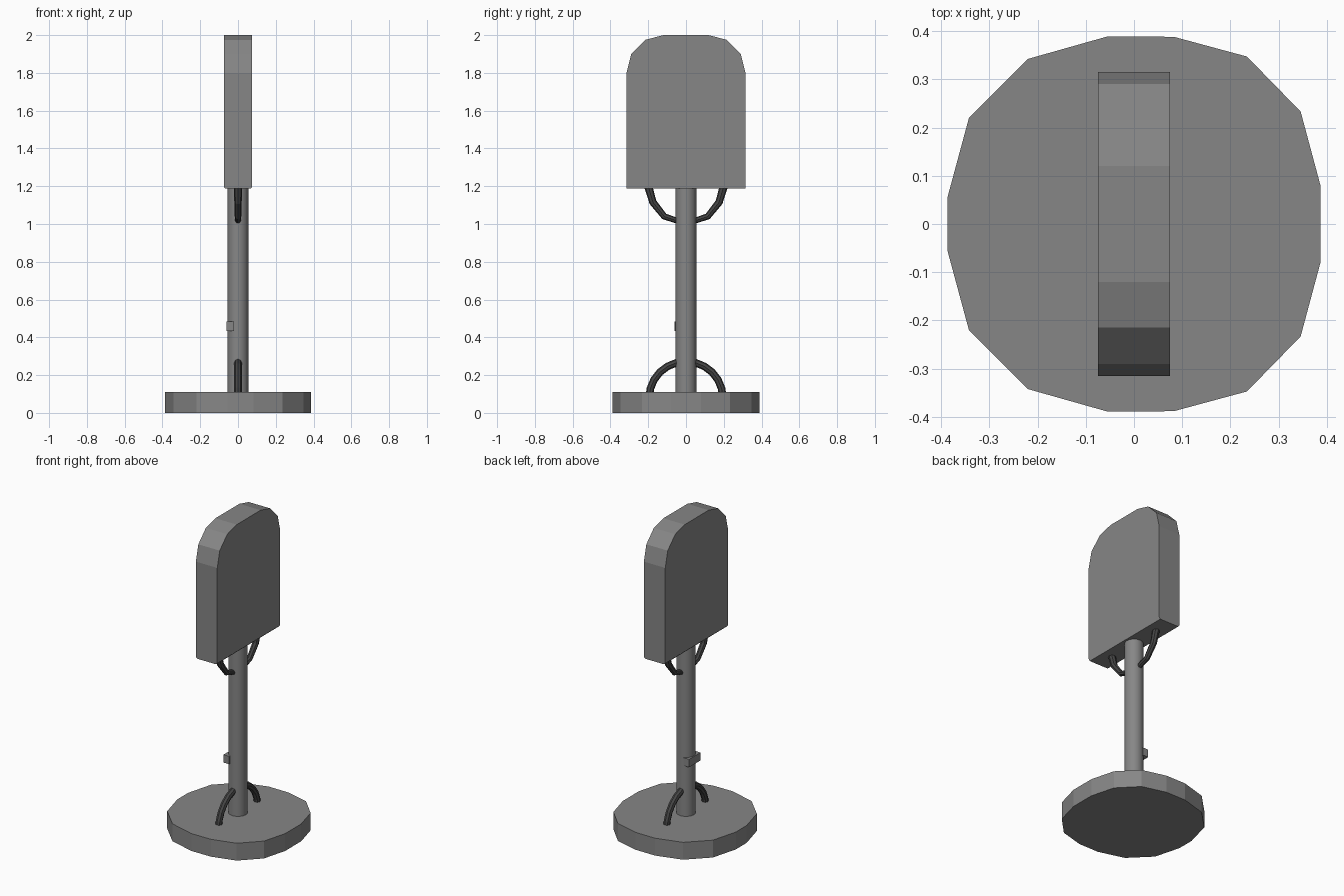
import bpy, bmesh
from math import cos, sin, radians, pi
from mathutils import Vector

if "Cube" in bpy.data.objects:
    bpy.data.objects.remove(bpy.data.objects["Cube"])


def material(name, value):
    mat = bpy.data.materials.new(name)
    mat.diffuse_color = (value, value, value, 1)
    mat.use_nodes = True
    mat.node_tree.nodes["Principled BSDF"].inputs["Base Color"].default_value = mat.diffuse_color
    return mat


METAL = material("dark_grey", 0.24)
RUBBER = material("black", 0.06)


def make_object(name, bm, mat, smooth=None):
    bmesh.ops.recalc_face_normals(bm, faces=bm.faces)
    mesh = bpy.data.meshes.new(name)
    bm.to_mesh(mesh)
    bm.free()
    mesh.materials.append(mat)
    obj = bpy.data.objects.new(name, mesh)
    bpy.context.collection.objects.link(obj)
    if smooth:
        bpy.ops.object.select_all(action='DESELECT')
        obj.select_set(True)
        bpy.context.view_layer.objects.active = obj
        bpy.ops.object.shade_smooth_by_angle(angle=radians(smooth))
    return obj


def prism(name, points, offset, smooth=None):
    bm = bmesh.new()
    face = bm.faces.new([bm.verts.new(p) for p in points])
    ext = bmesh.ops.extrude_face_region(bm, geom=[face], use_keep_orig=True)
    verts = [g for g in ext["geom"] if isinstance(g, bmesh.types.BMVert)]
    bmesh.ops.translate(bm, verts=verts, vec=offset)
    return make_object(name, bm, METAL, smooth)


def cable(name, path, r_start, r_end, sides=8):
    # Tapered tube swept along a path in the YZ plane
    bm = bmesh.new()
    pts = [Vector((0, y, z)) for y, z in path]
    last = len(pts) - 1
    side = Vector((1, 0, 0))
    rings = []
    for i, p in enumerate(pts):
        t = (pts[min(i + 1, last)] - pts[max(i - 1, 0)]).normalized()
        n = side.cross(t)
        r = r_start + (r_end - r_start) * i / last
        rings.append([bm.verts.new(p + r * (cos(a) * n + sin(a) * side))
                      for a in (2 * pi * k / sides for k in range(sides))])
    for a, b in zip(rings, rings[1:]):
        for k in range(sides):
            j = (k + 1) % sides
            bm.faces.new((a[k], a[j], b[j], b[k]))
    bm.faces.new(rings[0])
    bm.faces.new(rings[-1])
    return make_object(name, bm, RUBBER)


# Round weighted base, slightly irregular sixteen-sided disc
half = [11.7, 34, 56, 78, 98, 122.7, 147.3, 172]
radii = [0.395, 0.417, 0.419, 0.397, 0.393, 0.407, 0.407, 0.391]
angles = half + [-a for a in reversed(half)]
radii += radii[::-1]
prism("base", [(r * cos(radians(a)), r * sin(radians(a)), 0)
               for r, a in zip(radii, angles)], (0, 0, 0.11))

# Upright pole
prism("pole", [(0.055 * cos(pi * k / 8), 0.055 * sin(pi * k / 8), 0.1)
               for k in range(16)], (0, 0, 1.1), smooth=40)

# Slab head with a faceted rounded top and a chamfered lower edge
side = [(0.315, 1.187), (0.315, 1.197), (0.315, 1.8), (0.29, 1.9), (0.215, 1.975), (0.12, 2.0)]
outline = side + [(-y, z) for y, z in reversed(side)]
head = prism("head", [(-0.075, y, z) for y, z in outline], (0.15, 0, 0))
for v in head.data.vertices:
    if v.co.z < 1.19:
        v.co.x *= 0.067 / 0.075

# Cables from pole to base and from pole to head
for s, label in ((1, "back"), (-1, "front")):
    lower = [(s * 0.195 * cos(radians(a)), 0.08 + 0.192 * sin(radians(a)))
             for a in range(0, 91, 15)]
    cable("lower_cable_" + label, lower, 0.02, 0.02)
    upper = [(0.2, 1.2), (0.175, 1.115), (0.115, 1.04), (0.04, 1.015)]
    cable("upper_cable_" + label, [(s * y, z) for y, z in upper], 0.022, 0.015)

# Small switch collar on the pole
prism("switch", [(-0.06, -0.06, 0.433), (-0.02, -0.06, 0.433),
                 (-0.02, 0.055, 0.433), (-0.06, 0.055, 0.433)], (0, 0, 0.05))
